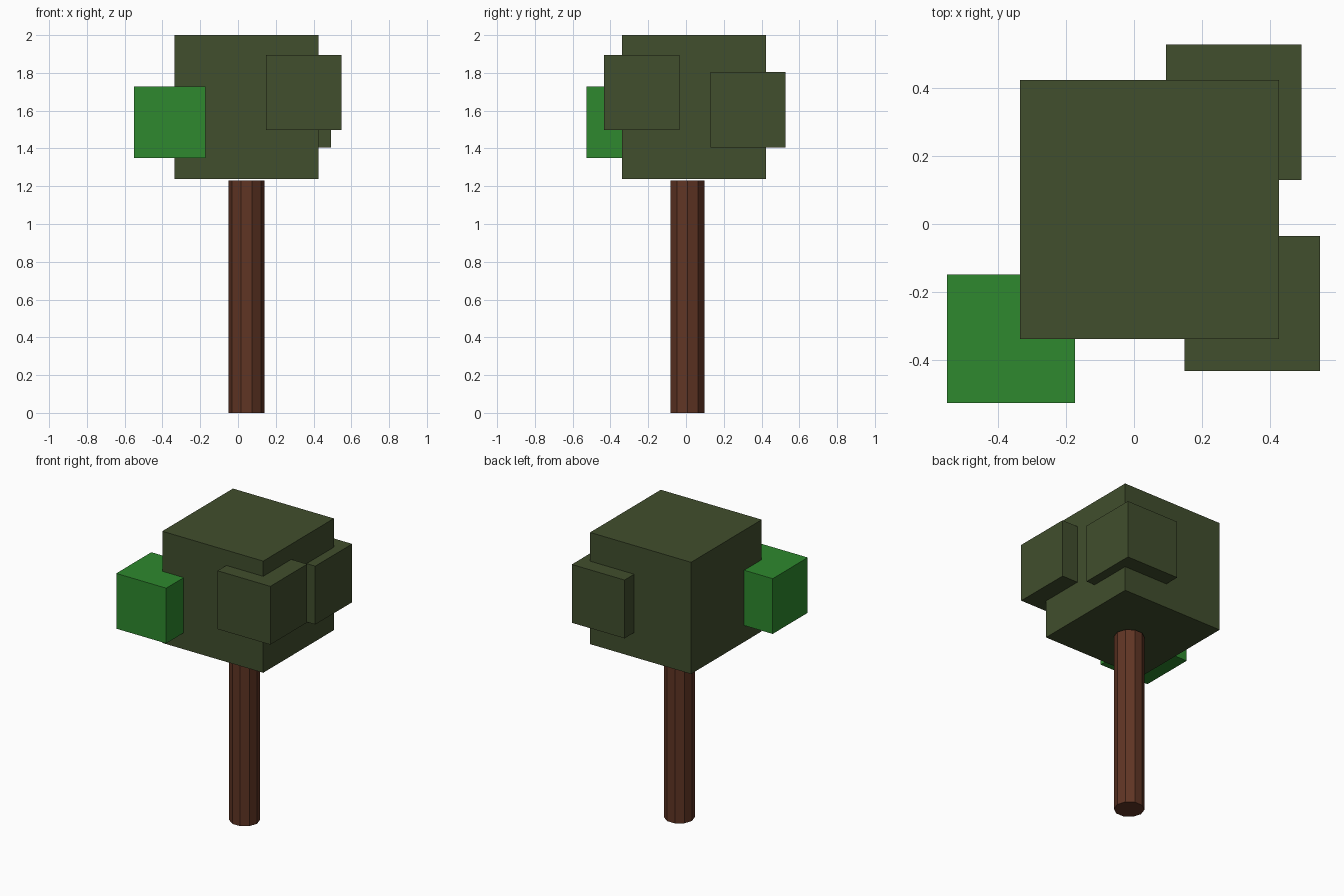
import bpy
import math

if "Cube" in bpy.data.objects:
    bpy.data.objects.remove(bpy.data.objects["Cube"])


def linear(c):
    c /= 255
    return c / 12.92 if c <= 0.04045 else ((c + 0.055) / 1.055) ** 2.4


def material(name, rgb):
    m = bpy.data.materials.new(name)
    m.diffuse_color = (*[linear(c) for c in rgb], 1)
    m.use_nodes = True
    m.node_tree.nodes["Principled BSDF"].inputs["Base Color"].default_value = m.diffuse_color
    return m


olive = material("olive_leaf", (65, 78, 45))
green = material("bright_leaf", (46, 137, 46))
bark = material("brown_bark", (96, 53, 36))


def box(name, low, high, mat):
    """Box between two opposite corners."""
    centre = [(a + b) / 2 for a, b in zip(low, high)]
    bpy.ops.mesh.primitive_cube_add(size=1, location=centre)
    ob = bpy.context.object
    ob.name = name
    ob.scale = [b - a for a, b in zip(low, high)]
    bpy.ops.object.transform_apply(location=False, rotation=False, scale=True)
    ob.data.materials.append(mat)


# Ten-sided trunk with corners on the x axis
bpy.ops.mesh.primitive_cylinder_add(vertices=10, radius=0.095, depth=1.23,
                                    location=(0.045, 0.007, 0.615),
                                    rotation=(0, 0, math.pi / 2))
trunk = bpy.context.object
trunk.name = "trunk"
trunk.data.materials.append(bark)

# Crown and the three smaller leaf blocks
box("crown", (-0.335, -0.338, 1.238), (0.427, 0.424, 2.0), olive)
box("front_right_leaves", (0.149, -0.433, 1.498), (0.547, -0.035, 1.896), olive)
box("back_right_leaves", (0.094, 0.13, 1.406), (0.492, 0.528, 1.804), olive)
box("front_left_leaves", (-0.55, -0.527, 1.35), (-0.173, -0.149, 1.727), green)
